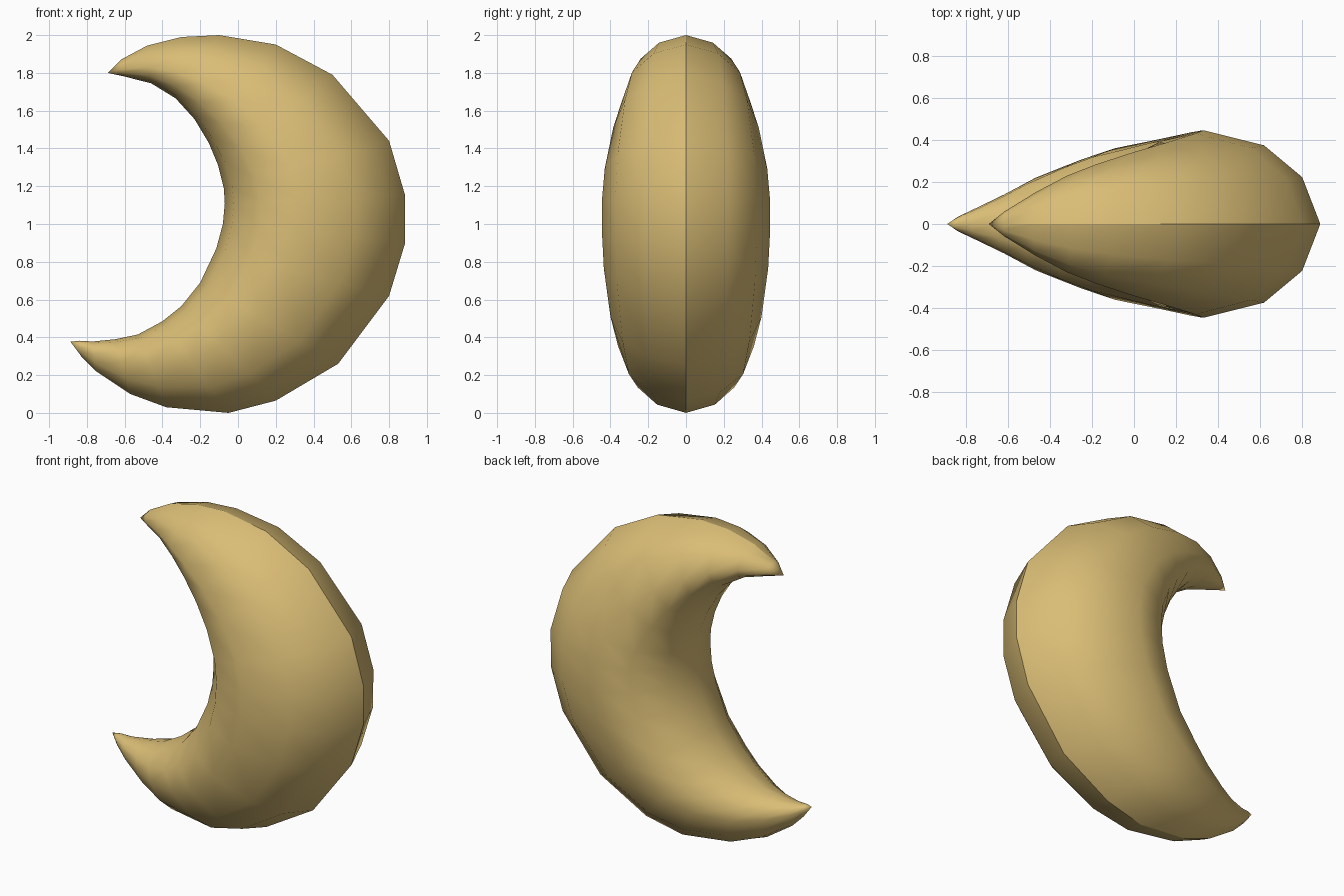
import bpy, bmesh

# Stations along the crescent: outer x, outer z, inner x, inner z, half thickness
stations = [
    (-0.62, 1.87, -0.61, 1.783, 0.06),
    (-0.48, 1.945, -0.46, 1.745, 0.15),
    (-0.30, 1.99, -0.33, 1.665, 0.23),
    (-0.10, 2.00, -0.23, 1.555, 0.285),
    (0.20, 1.95, -0.155, 1.43, 0.34),
    (0.50, 1.79, -0.105, 1.31, 0.385),
    (0.80, 1.44, -0.075, 1.19, 0.43),
    (0.885, 1.15, -0.07, 1.11, 0.445),
    (0.885, 0.90, -0.08, 1.00, 0.445),
    (0.80, 0.62, -0.115, 0.87, 0.435),
    (0.53, 0.26, -0.20, 0.69, 0.40),
    (0.20, 0.065, -0.30, 0.565, 0.36),
    (-0.05, 0.00, -0.40, 0.485, 0.305),
    (-0.38, 0.03, -0.53, 0.415, 0.22),
    (-0.57, 0.10, -0.65, 0.39, 0.14),
    (-0.75, 0.22, -0.77, 0.378, 0.07),
    (-0.83, 0.30, -0.84, 0.382, 0.035),
]
top_tip, bottom_tip = (-0.69, 0, 1.80), (-0.887, 0, 0.377)

# Cross-section: position from outer rim (0) to inner rim (1), relative thickness
half = [(0, 0), (0.09, 0.5), (0.28, 0.84), (0.58, 1.0), (0.80, 0.88), (0.95, 0.48), (1, 0)]
section = half + [(u, -w) for u, w in half[-2:0:-1]]

bm = bmesh.new()
rings = []
for ox, oz, ix, iz, h in stations:
    rings.append([bm.verts.new((ox + (ix - ox) * u, w * h, oz + (iz - oz) * u))
                  for u, w in section])
n = len(section)

# Skin between the rings
for a, b in zip(rings, rings[1:]):
    for i in range(n):
        j = (i + 1) % n
        bm.faces.new((a[i], a[j], b[j], b[i]))

# Pointed horns
for tip, ring in ((top_tip, rings[0]), (bottom_tip, rings[-1])):
    point = bm.verts.new(tip)
    for i in range(n):
        bm.faces.new((point, ring[i], ring[(i + 1) % n]))

bmesh.ops.recalc_face_normals(bm, faces=bm.faces[:])
for f in bm.faces:
    f.smooth = True

# Crisp ridge along the outer rim
for a, b in zip(rings, rings[1:]):
    bm.edges.get((a[0], b[0])).smooth = False

mesh = bpy.data.meshes.new("crescent_moon")
bm.to_mesh(mesh)
bm.free()
gold = bpy.data.materials.new("pale gold")
gold.diffuse_color = (0.70, 0.51, 0.18, 1)
mesh.materials.append(gold)
moon = bpy.data.objects.new("crescent_moon", mesh)
bpy.context.collection.objects.link(moon)
